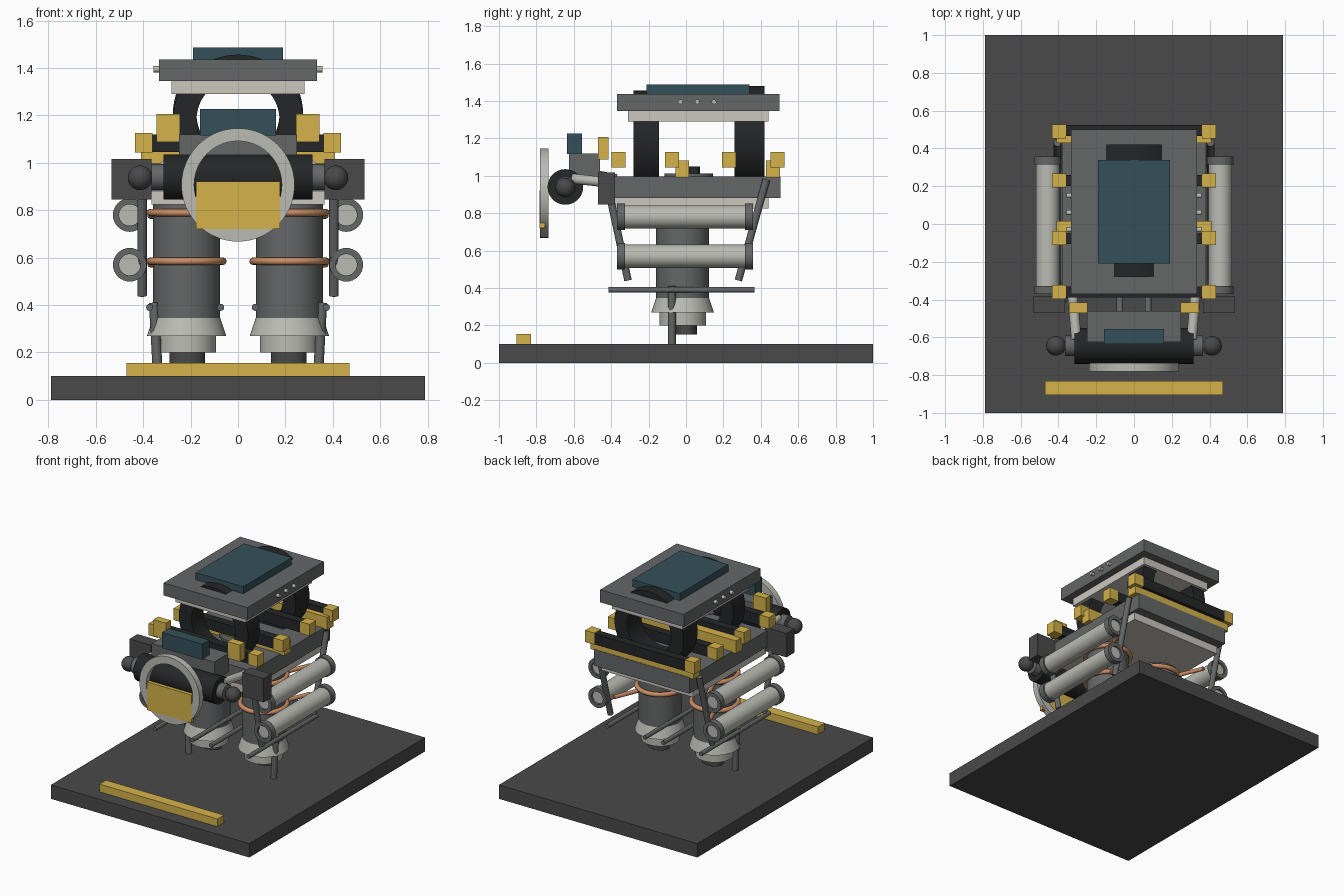
import bpy, bmesh, math
from mathutils import Vector

if "Cube" in bpy.data.objects:
    bpy.data.objects.remove(bpy.data.objects["Cube"])


def mat(name, r, g, b):
    m = bpy.data.materials.new(name)
    m.diffuse_color = (r, g, b, 1)
    m.use_nodes = True
    m.node_tree.nodes["Principled BSDF"].inputs["Base Color"].default_value = m.diffuse_color
    return m


YELLOW = mat("yellow", 0.66, 0.45, 0.07)
BLACK = mat("black", 0.018, 0.019, 0.02)
DARK = mat("dark_grey", 0.065, 0.067, 0.065)
MID = mat("mid_grey", 0.13, 0.135, 0.137)
GLASS = mat("blue_glass", 0.035, 0.08, 0.1)
COPPER = mat("copper", 0.6, 0.27, 0.13)
PALE = mat("pale_metal", 0.5, 0.5, 0.46)
CREAM = mat("cream", 0.6, 0.57, 0.52)


def finish(name, bm, m, smooth=True):
    bmesh.ops.recalc_face_normals(bm, faces=bm.faces[:])
    me = bpy.data.meshes.new(name)
    bm.to_mesh(me)
    bm.free()
    ob = bpy.data.objects.new(name, me)
    bpy.context.collection.objects.link(ob)
    me.materials.append(m)
    if smooth:
        bpy.ops.object.select_all(action='DESELECT')
        ob.select_set(True)
        bpy.context.view_layer.objects.active = ob
        bpy.ops.object.shade_smooth_by_angle(angle=math.radians(35))
    return ob


def box(name, x, y, z, m):
    """Box from (min, max) pairs."""
    bm = bmesh.new()
    bmesh.ops.create_cube(bm, size=1)
    for v in bm.verts:
        v.co = [(a + b) / 2 + c * (b - a) for (a, b), c in zip((x, y, z), v.co)]
    return finish(name, bm, m, False)


def lathe(name, profile, origin, axis, m, n=40, closed=False):
    """Revolve (radius, height) points around an axis through origin."""
    bm = bmesh.new()
    q = Vector((0, 0, 1)).rotation_difference(Vector(axis))
    o = Vector(origin)
    rings = [[bm.verts.new(o + q @ Vector((r * math.cos(2 * math.pi * i / n),
                                           r * math.sin(2 * math.pi * i / n), h)))
              for i in range(n)] for r, h in profile]
    pairs = list(zip(rings, rings[1:])) + ([(rings[-1], rings[0])] if closed else [])
    for a, b in pairs:
        for i in range(n):
            j = (i + 1) % n
            bm.faces.new((a[i], a[j], b[j], b[i]))
    if not closed:
        bm.faces.new(rings[0])
        bm.faces.new(rings[-1])
    return finish(name, bm, m)


def rod(name, a, b, r, m, n=24):
    d = Vector(b) - Vector(a)
    return lathe(name, [(r, 0), (r, d.length)], a, d.normalized(), m, n)


def ring(name, origin, axis, r_in, r_out, depth, m, n=48):
    return lathe(name, [(r_in, 0), (r_out, 0), (r_out, depth), (r_in, depth)],
                 origin, axis, m, n, True)


def torus(name, c, R, r, m):
    prof = [(R + r * math.cos(t * math.pi / 6), r * math.sin(t * math.pi / 6)) for t in range(12)]
    return lathe(name, prof, c, (0, 0, 1), m, 48, True)


# base slab and front marker bar
box("base", (-.79, .79), (-1, 1), (0, .1), DARK)
box("base_bar", (-.47, .47), (-.905, -.83), (.1, .155), YELLOW)

# chassis plates
box("chassis_lower", (-.365, .365), (-.39, .44), (.825, .88), CREAM)
box("chassis_upper", (-.38, .38), (-.385, .505), (.88, .997), MID)
rod("chassis_peg", (0, .045, .99), (0, .045, 1.05), .03, BLACK)
rod("chassis_boss", (0, .015, .99), (0, .015, 1.012), .13, MID)

# cross bars on the chassis with end cubes
for y in (.495, .23, -.075, -.36):
    box("cross_bar", (-.365, .365), (y - .03, y + .03), (1.045, 1.12), BLACK)
for y in (-.02, .465):
    box("yellow_bar", (-.41, .41), (y - .037, y + .037), (.99, 1.082), YELLOW)

# arch rings and roof
ring("arch_front", (0, -.28, 1.182), (0, 1, 0), .175, .275, .135, BLACK, 64)
ring("arch_back", (0, .26, 1.205), (0, 1, 0), .175, .275, .16, BLACK, 64)
box("roof_liner", (-.28, .28), (-.31, .44), (1.29, 1.346), CREAM)
box("roof", (-.333, .333), (-.37, .5), (1.346, 1.436), MID)
box("roof_panel", (-.19, .19), (-.21, .34), (1.436, 1.487), GLASS)

# front head assembly
box("head_block", (-.25, .25), (-.625, -.46), (.985, 1.12), MID)
box("head_screen", (-.16, .16), (-.635, -.555), (1.115, 1.227), GLASS)
rod("head_roller", (-.315, -.645, .94), (.315, -.645, .94), .095, BLACK, 40)
ring("front_ring", (0, -.735, .907), (0, -1, 0), .185, .239, .045, PALE, 64)
box("front_panel", (-.177, .177), (-.782, -.755), (.72, .922), YELLOW)

for s in (-1, 1):
    def sx(a, b):
        return tuple(sorted((s * a, s * b)))

    # leg canister with flared skirt and nozzle
    c = (s * .217, -.018, 0)
    lathe("leg_canister", [(.142, .34), (.142, .85)], c, (0, 0, 1), MID, 48)
    lathe("leg_skirt", [(.125, .2), (.125, .27), (.167, .27), (.14, .352)], c, (0, 0, 1), PALE, 48)
    foot = rod("leg_nozzle", (0, 0, .15), (0, 0, .21), .075, DARK, 32)
    foot.location = (s * .215, .003, 0)
    foot.scale = (1, .75, 1)
    for z in (.79, .585):
        torus("copper_coil", (c[0], c[1], z), .153, .016, COPPER)
        rod("copper_pipe", (s * .3, .12, z - .012), (s * .37, .29, z - .012), .014, COPPER, 16)
    for x in (.073, .373):
        rod("leg_rail", (s * x, -.415, .39), (s * x, .365, .39), .015, MID, 16)
    rod("foot_post", (s * .338, -.075, .1), (s * .355, -.075, .41), .021, MID)

    # side tanks with end collars
    for z in (.78, .57):
        x = s * .457
        rod("tank_body", (x, -.355, z), (x, .345, z), .062, PALE, 32)
        for y in (-.37, .315):
            ring("tank_collar", (x, y, z), (0, 1, 0), .045, .071, .043, MID, 32)

    # slanted struts carrying the tanks
    rod("strut_front", (s * .405, -.415, .93), (s * .405, -.31, .44), .02, MID)
    rod("strut_back", (s * .405, .43, .98), (s * .405, .28, .44), .02, MID)

    # cubes on cross bar ends
    for y in (.49, .23, -.075, -.36):
        box("end_cube", sx(.36, .435), (y - .037, y + .037), (1.043, 1.127), YELLOW)

    # shoulder blocks, lamps and head arms
    box("shoulder_block", sx(.365, .534), (-.47, -.38), (.845, 1.017), DARK)
    box("lamp", sx(.245, .345), (-.47, -.415), (1.088, 1.207), YELLOW)
    rod("head_arm", (s * .325, -.38, .96), (s * .305, -.61, .985), .027, PALE)
    rod("neck_rod", (s * .075, -.37, .99), (s * .075, -.47, 1.01), .018, MID)
    rod("roller_hub", (s * .3, -.645, .94), (s * .365, -.645, .94), .055, MID)
    ball = [(.052 * math.sin(t) + 1e-4, -.052 * math.cos(t))
            for t in [math.pi * k / 14 for k in range(15)]]
    lathe("roller_ball", ball, (s * .413, -.645, .937), (0, 0, 1), DARK, 28)

    # roof side studs
    for y in (-.03, .06, .15):
        rod("roof_stud", (s * .32, y, 1.395), (s * .357, y, 1.395), .013, PALE, 16)
